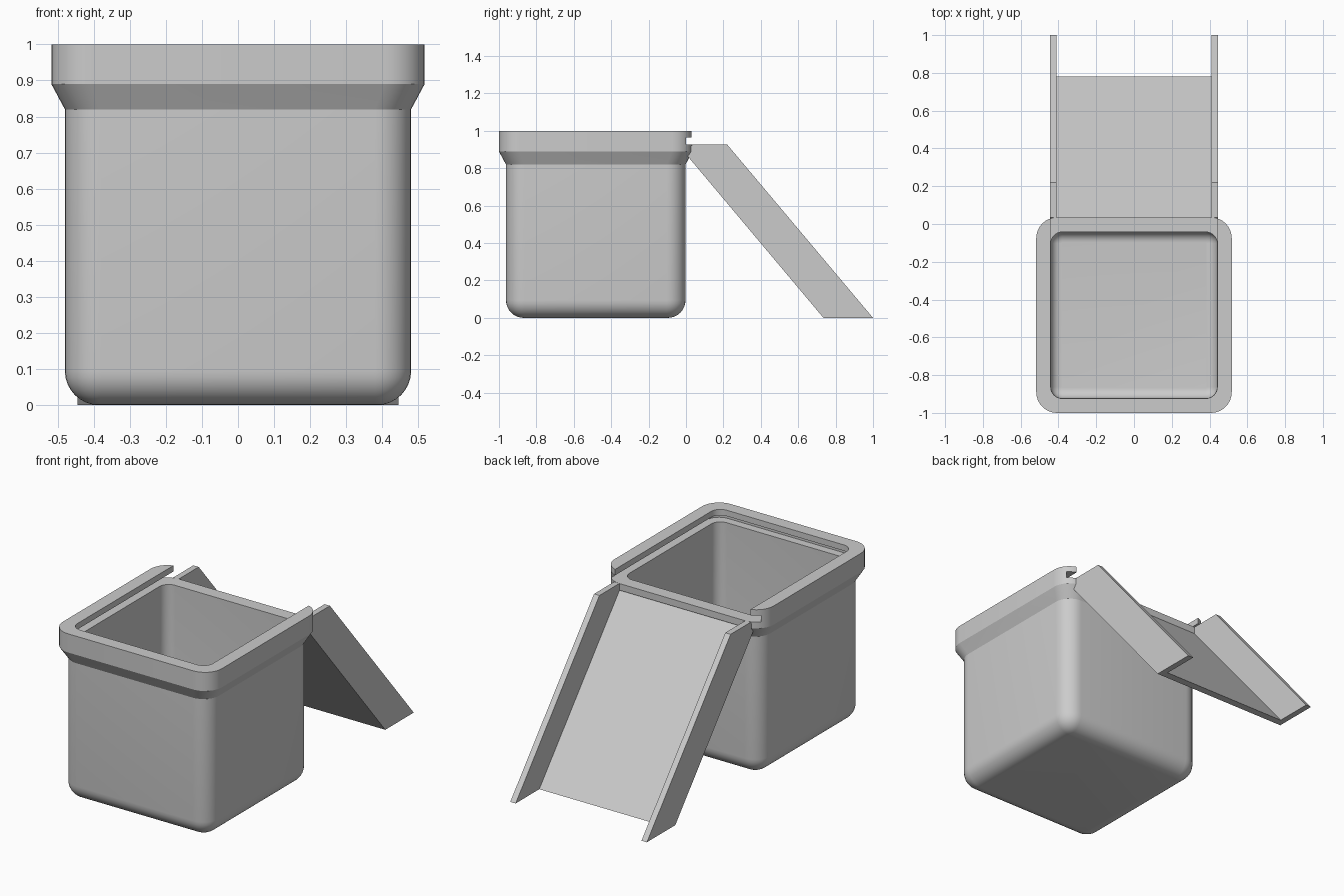
import bpy, bmesh, math

default = bpy.data.objects.get("Cube")
if default:
    bpy.data.objects.remove(default, do_unlink=True)

# One plain grey for everything
grey = bpy.data.materials.new("plain_grey")
grey.use_nodes = True
colour = (0.6, 0.6, 0.6, 1)
grey.diffuse_color = colour
grey.node_tree.nodes["Principled BSDF"].inputs["Base Color"].default_value = colour

MID_Y = -0.4825   # centre of the bin along y
STEPS = 8         # segments per rounded corner


def finish(name, bm):
    bmesh.ops.recalc_face_normals(bm, faces=bm.faces)
    mesh = bpy.data.meshes.new(name)
    bm.to_mesh(mesh)
    bm.free()
    mesh.materials.append(grey)
    obj = bpy.data.objects.new(name, mesh)
    bpy.context.collection.objects.link(obj)
    return obj


def loft(name, rings, back=0.0):
    """Closed solid through rounded squares (half size, corner radius, z);
    back stretches the rear side along +y."""
    bm = bmesh.new()
    loops = []
    for half, r, z in rings:
        loop = []
        for q, (sx, sy) in enumerate([(1, 1), (-1, 1), (-1, -1), (1, -1)]):
            for i in range(STEPS + 1):
                a = (q + i / STEPS) * math.pi / 2
                x = sx * (half - r) + r * math.cos(a)
                y = MID_Y + sy * (half - r) + r * math.sin(a)
                loop.append(bm.verts.new((x, y + (back if sy > 0 else 0), z)))
        loops.append(loop)
    for low, high in zip(loops, loops[1:]):
        for i in range(len(low)):
            j = (i + 1) % len(low)
            bm.faces.new((low[i], low[j], high[j], high[i]))
    bm.faces.new(loops[0])
    bm.faces.new(loops[-1])
    return finish(name, bm)


def round_base(half, corner, r, z):
    """Rings that round off a bottom edge with radius r."""
    rings = []
    for i in range(STEPS + 1):
        a = i / STEPS * math.pi / 2
        inset = r * (1 - math.sin(a))
        rings.append((half - inset, corner - inset, z + r * (1 - math.cos(a))))
    return rings


def extrude_x(name, profile, x0, x1):
    """Solid from a (y, z) profile between two x positions."""
    bm = bmesh.new()
    a, b = [[bm.verts.new((x, y, z)) for y, z in profile] for x in (x0, x1)]
    bm.faces.new(a)
    bm.faces.new(b)
    for i in range(len(a)):
        j = (i + 1) % len(a)
        bm.faces.new((a[i], a[j], b[j], b[i]))
    return finish(name, bm)


# Bin body with flared rim
bin_body = loft("bin", round_base(0.48, 0.1, 0.095, 0) + [
    (0.48, 0.1, 0.82), (0.5175, 0.11, 0.89), (0.5175, 0.11, 1.0)])

# Cavity, lid slot and top opening, the last two open at the back
cutters = [
    loft("cavity_cutter", round_base(0.44, 0.06, 0.055, 0.04) + [(0.44, 0.06, 0.945)]),
    loft("slot_cutter", [(0.488, 0.08, 0.927), (0.488, 0.08, 0.965)], back=0.3),
    loft("opening_cutter", [(0.441, 0.06, 0.955), (0.441, 0.06, 1.1)], back=0.3),
]
bpy.context.view_layer.objects.active = bin_body
for cutter in cutters:
    cutter.hide_render = True
    mod = bin_body.modifiers.new(cutter.name, "BOOLEAN")
    mod.operation = "DIFFERENCE"
    mod.solver = "EXACT"
    mod.object = cutter
    bpy.ops.object.modifier_apply(modifier=mod.name)
    bpy.data.objects.remove(cutter, do_unlink=True)

bpy.ops.object.select_all(action="DESELECT")
bin_body.select_set(True)
bpy.ops.object.shade_smooth_by_angle(angle=math.radians(25))

# Ramp floor and its two side rails
extrude_x("ramp_floor", [(0.0, 0.875), (0.03, 0.89), (0.78, 0), (0.735, 0)], -0.412, 0.412)
rail = [(0.0, 0.875), (0.034, 0.927), (0.22, 0.927), (1.0, 0), (0.735, 0)]
for side, s in (("left", 1), ("right", -1)):
    extrude_x(side + "_rail", rail, s * 0.41, s * 0.445)
